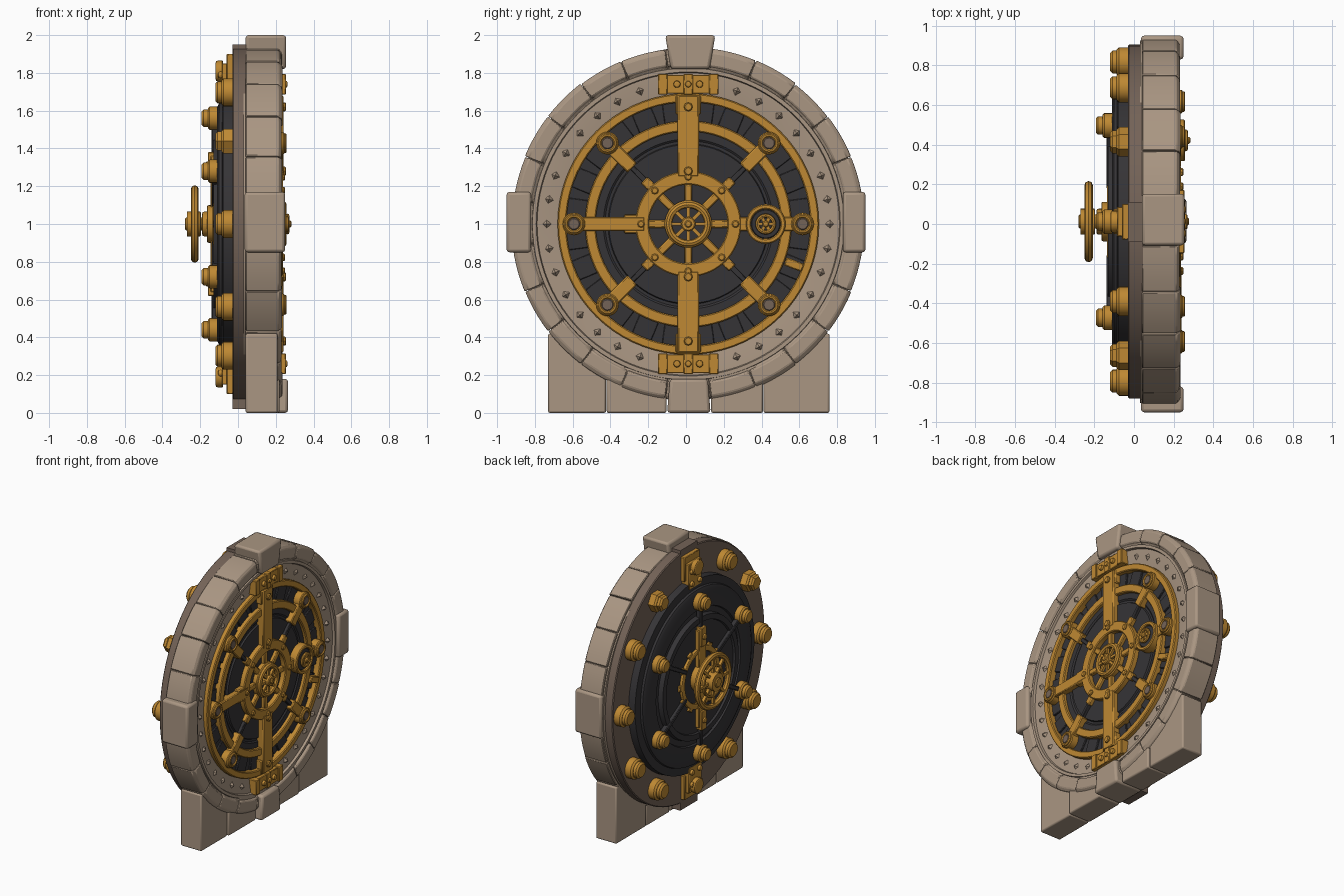
import bpy, bmesh, math, random
from mathutils import Matrix, Vector

if "Cube" in bpy.data.objects:
    bpy.data.objects.remove(bpy.data.objects["Cube"])

random.seed(4)
CY, CZ = 0.012, 1.0          # door axis (runs along x)


def material(name, rgb):
    m = bpy.data.materials.new(name)
    m.diffuse_color = (*rgb, 1)
    m.use_nodes = True
    m.node_tree.nodes["Principled BSDF"].inputs["Base Color"].default_value = m.diffuse_color
    return m


STONE = material("stone", (0.40, 0.305, 0.225))
BROWN = material("brown_iron", (0.175, 0.125, 0.096))
BLACK = material("black_iron", (0.036, 0.034, 0.037))
BRASS = material("brass", (0.52, 0.25, 0.033))


def polar(r, a):
    a = math.radians(a)
    return (CY + r * math.cos(a), CZ + r * math.sin(a))


def sweep(bm, prof, c=(CY, CZ), a0=0, a1=360, n=72, closed=True):
    """Turn an (x, r) profile about the x axis through c."""
    full = a1 - a0 >= 360
    rings = []
    for i in range(n if full else n + 1):
        a = math.radians(a0 + (a1 - a0) * i / n)
        rings.append([bm.verts.new((x, c[0] + r * math.cos(a), c[1] + r * math.sin(a)))
                      for x, r in prof])
    k = len(prof)
    for i in range(n):
        p, q = rings[i], rings[(i + 1) % len(rings)]
        for j in range(k if closed else k - 1):
            j2 = (j + 1) % k
            bm.faces.new((p[j], p[j2], q[j2], q[j]))
    if not full:
        bm.faces.new(rings[0])
        bm.faces.new(rings[-1][::-1])
    bmesh.ops.remove_doubles(bm, verts=[v for ring in rings for v in ring], dist=1e-6)


def band(bm, r0, r1, x0, x1, b=0.006, **kw):
    """Flat ring with chamfered front edges."""
    sweep(bm, [(x0, r0), (x1 - b, r0), (x1, r0 + abs(b)), (x1, r1 - abs(b)), (x1 - b, r1), (x0, r1)], **kw)


def disc(bm, r, x0, x1, c=(CY, CZ), n=24, b=0.006):
    """Cylinder with a chamfer on the x1 end; x1 may be below x0."""
    s = b if x1 > x0 else -b
    sweep(bm, [(x0, 0), (x0, r), (x1 - s, r), (x1, r - b), (x1, 0)], c, n=n, closed=False)


def bar(bm, r0, r1, a, width, x0, x1, off=0):
    """Box along the radius at angle a, from r0 to r1."""
    m = (Matrix.Translation((0, CY, CZ)) @ Matrix.Rotation(math.radians(a), 4, 'X')
         @ Matrix.Translation(((x0 + x1) / 2, (r0 + r1) / 2, off))
         @ Matrix.Diagonal((abs(x1 - x0), r1 - r0, width, 1)))
    bmesh.ops.create_cube(bm, size=1, matrix=m)


def prism(bm, pts, x0, x1):
    """Extrude a (y, z) outline along x."""
    lo = [bm.verts.new((x0, y, z)) for y, z in pts]
    hi = [bm.verts.new((x1, y, z)) for y, z in pts]
    bm.faces.new(lo[::-1])
    bm.faces.new(hi)
    for i in range(len(pts)):
        j = (i + 1) % len(pts)
        bm.faces.new((lo[i], lo[j], hi[j], hi[i]))


def part(name, mat, build, bevel=0, seg=1):
    bm = bmesh.new()
    build(bm)
    bmesh.ops.recalc_face_normals(bm, faces=bm.faces)
    me = bpy.data.meshes.new(name)
    bm.to_mesh(me)
    bm.free()
    me.materials.append(mat)
    ob = bpy.data.objects.new(name, me)
    bpy.context.collection.objects.link(ob)
    if bevel:
        mod = ob.modifiers.new("soft_edges", 'BEVEL')
        mod.width, mod.segments, mod.limit_method = bevel, seg, 'ANGLE'
        mod.angle_limit = math.radians(35)
    bpy.ops.object.select_all(action='DESELECT')
    ob.select_set(True)
    bpy.context.view_layer.objects.active = ob
    bpy.ops.object.shade_smooth_by_angle(angle=math.radians(32))


# ---- stone surround ----
def arch_blocks(bm):
    for i in range(24):
        r = 0.934 + random.uniform(-0.004, 0.004)
        x = 0.233 + random.uniform(-0.003, 0.003)
        sweep(bm, [(0.04, 0.80), (0.04, r), (0.215, r), (x, r - 0.022), (x, 0.845), (0.215, 0.835), (0.21, 0.80)],
              a0=i * 15 + 7.6, a1=i * 15 + 22.4, n=5)


def base_blocks(bm):
    prism(bm, [(-0.73, 0), (-0.423, 0), (-0.423, 0.26), (-0.62, 0.42), (-0.73, 0.42)], 0.04, 0.21)
    prism(bm, [(-0.42, 0), (-0.103, 0), (-0.103, 0.2), (-0.42, 0.26)], 0.04, 0.22)
    prism(bm, [(0.133, 0), (0.407, 0), (0.407, 0.26), (0.133, 0.2)], 0.04, 0.22)
    prism(bm, [(0.41, 0), (0.76, 0), (0.76, 0.42), (0.64, 0.42), (0.41, 0.26)], 0.04, 0.21)


def key_blocks(bm):
    prism(bm, [(-0.08, 1.82), (0.125, 1.82), (0.155, 2.0), (-0.11, 2.0)], 0.04, 0.255)
    prism(bm, [(-0.1, 0), (0.13, 0), (0.115, 0.18), (-0.085, 0.18)], 0.04, 0.265)
    prism(bm, [(-0.95, 0.85), (-0.82, 0.85), (-0.82, 1.17), (-0.95, 1.17)], 0.035, 0.25)
    prism(bm, [(0.83, 0.85), (0.95, 0.85), (0.95, 1.17), (0.83, 1.17)], 0.035, 0.25)


def studs(bm):
    for i in range(36):
        if min(abs(i * 10 - 90), abs(i * 10 - 270)) < 15:
            continue
        y, z = polar(0.75, i * 10)
        ring = [bm.verts.new((0.188, *(Vector((y, z)) + Vector(polar(0.036, i * 10 + k * 90)) - Vector((CY, CZ)))))
                for k in range(4)]
        tip = bm.verts.new((0.222, y, z))
        for k in range(4):
            bm.faces.new((ring[k], ring[(k + 1) % 4], tip))


part("arch_blocks", STONE, arch_blocks, 0.005)
part("inner_stone_ring", STONE, lambda bm: sweep(
    bm, [(0.03, 0.67), (0.03, 0.915), (0.2, 0.915), (0.2, 0.83), (0.224, 0.825), (0.224, 0.805),
         (0.207, 0.80), (0.207, 0.79), (0.19, 0.67)], n=96))
part("base_blocks", STONE, base_blocks, 0.01, 2)
part("key_blocks", STONE, key_blocks, 0.016, 2)
part("stone_studs", STONE, studs)


# ---- back frame, slightly taller than wide ----
def back_frame(bm):
    band(bm, 0.64, 0.893, 0.045, -0.03, b=-0.006, n=96)
    bmesh.ops.scale(bm, verts=bm.verts, vec=(1, 1, 1.045), space=Matrix.Translation((0, 0, -CZ)))
    prism(bm, [(-0.09, 1.8), (0.11, 1.8), (0.11, 1.95), (-0.09, 1.95)], -0.03, 0.045)
    prism(bm, [(-0.09, 0.02), (0.11, 0.02), (0.11, 0.2), (-0.09, 0.2)], -0.03, 0.045)


part("back_frame", BROWN, back_frame)
part("door_body", BLACK, lambda bm: sweep(
    bm, [(-0.115, 0), (-0.115, 0.40), (-0.13, 0.405), (-0.13, 0.445), (-0.095, 0.45), (-0.095, 0.49),
         (-0.11, 0.495), (-0.11, 0.62), (-0.10, 0.64), (-0.085, 0.645), (-0.08, 0.70), (-0.025, 0.705),
         (-0.02, 0.68), (0.178, 0.68), (0.178, 0.50), (0.196, 0.495), (0.196, 0.45), (0.188, 0.44),
         (0.188, 0.425), (0.2, 0.42), (0.2, 0)], n=96, closed=False))


# ---- door front ----
def front_ribs(bm):
    for i in range(24):
        bar(bm, 0.54, 0.65, i * 15 + 7.5, 0.11, 0.17, 0.19)
    for a in (45, 135, 225, 315):
        bar(bm, 0.26, 0.45, a, 0.028, 0.19, 0.222)


def front_rings(bm):
    band(bm, 0.645, 0.692, 0.15, 0.225)
    band(bm, 0.49, 0.547, 0.17, 0.222)
    band(bm, 0.208, 0.28, 0.18, 0.238)


def front_bars(bm):
    for a in (90, 270):
        bar(bm, 0.25, 0.68, a, 0.112, 0.18, 0.24)
        bar(bm, 0.58, 0.68, a, 0.135, 0.18, 0.232)
    bar(bm, 0.23, 0.6, 180, 0.075, 0.18, 0.24)
    bar(bm, 0.22, 0.34, 180, 0.1, 0.18, 0.236)
    bar(bm, 0.26, 0.62, 0, 0.075, 0.18, 0.235)
    for a in (45, 135, 225, 315):
        bar(bm, 0.42, 0.6, a, 0.07, 0.18, 0.238)
        bar(bm, 0.26, 0.33, a, 0.05, 0.18, 0.23)
    for i in range(8):
        bar(bm, 0.1, 0.22, i * 45, 0.04, 0.19, 0.225)
    bar(bm, 0.55, 0.65, -21, 0.045, 0.18, 0.235)


def front_bosses(bm):
    for a in (0, 45, 135, 180, 225, 315):
        c = polar(0.605, a)
        disc(bm, 0.06, 0.17, 0.245, c)
        band(bm, 0.032, 0.052, 0.23, 0.258, c=c, n=24)


def front_bolts(bm):
    for a in (90, 270):
        for r in (0.28, 0.62):
            disc(bm, 0.024, 0.22, 0.255, polar(r, a), 8)
    for i in range(8):
        disc(bm, 0.02, 0.22, 0.25, polar(0.25, i * 45), 8)


def spoked(bm, c, r, x0, x1, spokes):
    """Small wheel: rim, spokes and hub around c."""
    xm = (x0 + x1) / 2
    h = (x1 - x0) / 2
    sweep(bm, [(xm + h * math.cos(t * math.pi / 4), r - h + h * math.sin(t * math.pi / 4)) for t in range(8)],
          c, n=40)
    before = set(bm.verts)
    for i in range(spokes):
        bar(bm, 0.0, r - h, i * 360 / spokes, 0.018, xm - h * .5, xm + h * .5)
    bmesh.ops.translate(bm, verts=[v for v in bm.verts if v not in before],
                        vec=(0, c[0] - CY, c[1] - CZ))
    disc(bm, r * 0.32, x0 - 0.02, x1 + 0.012, c)


def front_wheel(bm):
    spoked(bm, (CY, CZ), 0.12, 0.222, 0.258, 8)
    disc(bm, 0.02, 0.25, 0.278, n=8)
    band(bm, 0.1, 0.125, 0.19, 0.235)


def gauge(bm):
    c = polar(0.41, 0)
    band(bm, 0.078, 0.105, 0.18, 0.258, c=c, n=40)
    spoked(bm, c, 0.055, 0.25, 0.272, 6)


def hinge_brackets(bm):
    for a in (90, 270):
        bar(bm, 0.69, 0.79, a, 0.25, 0.17, 0.242)
        for s in (-1, 1):
            bar(bm, 0.685, 0.795, a, 0.05, 0.17, 0.254, off=s * 0.135)
            disc(bm, 0.02, 0.23, 0.262, (CY + s * 0.06, polar(0.74, a)[1]), 8)
        bar(bm, 0.685, 0.795, a, 0.05, 0.17, 0.25)
        disc(bm, 0.018, 0.24, 0.262, polar(0.74, a), 8)
        # matching bracket on the back
        bar(bm, 0.66, 0.85, a, 0.15, -0.085, -0.02)
        bar(bm, 0.72, 0.9, a, 0.18, -0.06, -0.02)
        for r in (0.7, 0.79):
            for s in (-1, 1):
                disc(bm, 0.02, -0.08, -0.105, (CY + s * 0.045, polar(r, a)[1]), 8)
        disc(bm, 0.055, -0.08, -0.118, polar(0.81, a))


part("front_ribs", BLACK, front_ribs, 0.004)
part("front_rings", BRASS, front_rings)
part("front_bars", BRASS, front_bars, 0.006)
part("front_bosses", BRASS, front_bosses)
part("boss_centres", BROWN, lambda bm: [disc(bm, 0.033, 0.24, 0.254, polar(0.605, a), 16)
                                        for a in (0, 45, 135, 180, 225, 315)])
part("front_bolts", BRASS, front_bolts)
part("front_wheel", BRASS, front_wheel)
part("gauge", BRASS, gauge)
part("gauge_face", BLACK, lambda bm: disc(bm, 0.08, 0.2, 0.245, polar(0.41, 0)))
part("hinge_brackets", BRASS, hinge_brackets, 0.004)


# ---- door back ----
def frame_bolts(bm):
    for a in (0, 33, 60, 120, 147, 180, 213, 240, 300, 327):
        c = polar(0.805, a)
        sides = 6 if a in (60, 147) else 24
        disc(bm, 0.074, -0.02, -0.088, c, sides, 0.012)
        disc(bm, 0.058, -0.08, -0.12, c, sides, 0.012)


def door_bolts(bm):
    for a in range(30, 390, 60):
        c = polar(0.56, a)
        disc(bm, 0.062, -0.1, -0.16, c, 24, 0.01)
        disc(bm, 0.046, -0.15, -0.192, c, 24, 0.01)


def back_bars(bm):
    for a in (90, 270):
        bar(bm, 0.0, 0.36, a, 0.085, -0.145, -0.11)
        bar(bm, 0.24, 0.38, a, 0.06, -0.16, -0.11)
        disc(bm, 0.022, -0.15, -0.172, polar(0.31, a), 8)
    band(bm, 0.185, 0.225, -0.11, -0.135, b=-0.006)
    for i in range(12):
        bar(bm, 0.21, 0.245, i * 30, 0.045, -0.132, -0.11)
    disc(bm, 0.1, -0.11, -0.165, n=32)
    disc(bm, 0.065, -0.15, -0.19, n=32)


def handwheel(bm):
    spoked(bm, (CY, CZ), 0.205, -0.25, -0.208, 8)
    disc(bm, 0.035, -0.1, -0.28)
    disc(bm, 0.065, -0.2, -0.262)
    band(bm, 0.1, 0.118, -0.222, -0.24, b=-0.004)


part("frame_bolts", BRASS, frame_bolts)
part("door_bolts", BRASS, door_bolts)
part("back_rods", BLACK, lambda bm: [bar(bm, 0.2, 0.54, a, 0.03, -0.14, -0.1) for a in range(30, 390, 60)], 0.005)
part("back_bars", BRASS, back_bars, 0.005)
part("handwheel", BRASS, handwheel)
